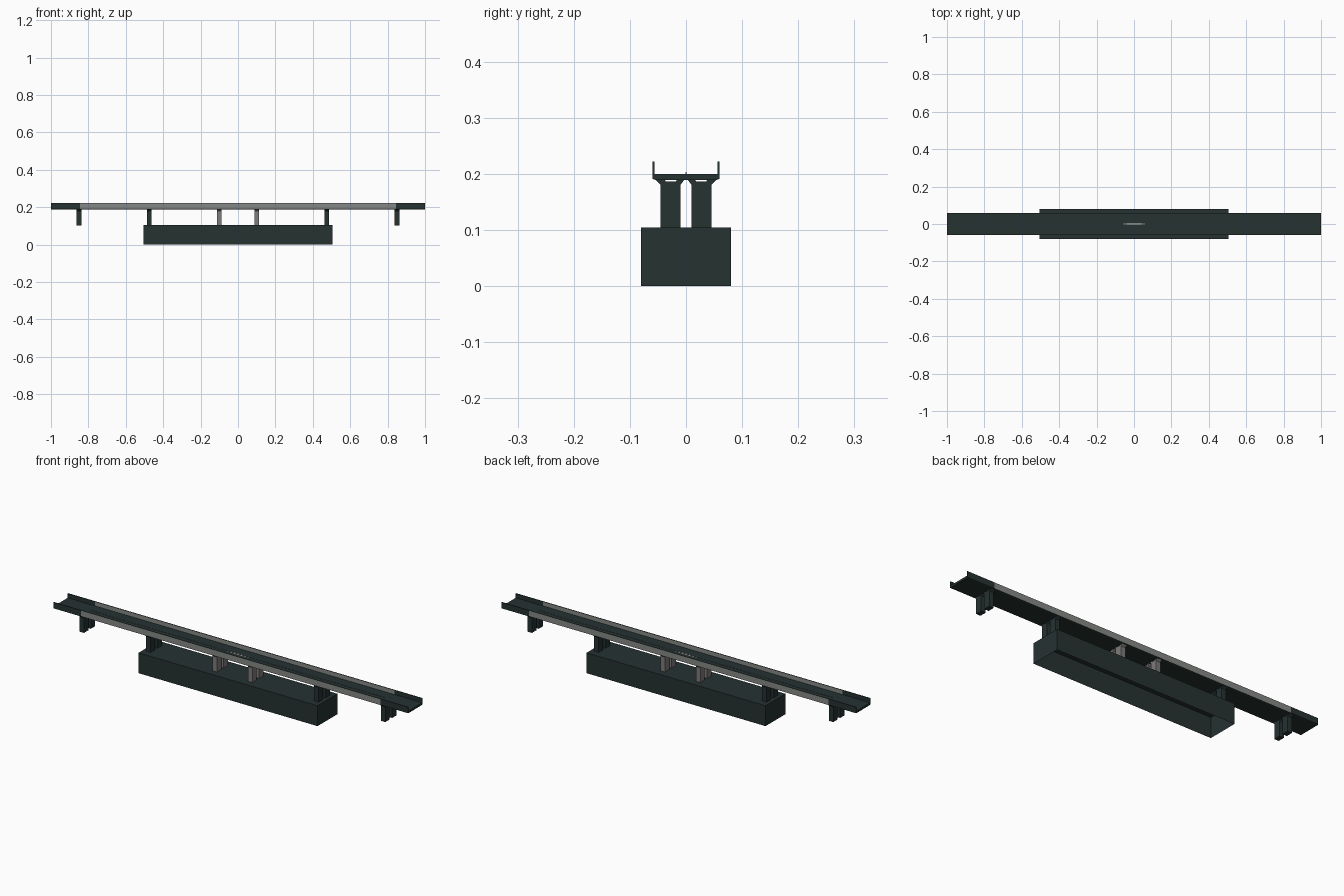
import bpy, bmesh

if "Cube" in bpy.data.objects:
    bpy.data.objects.remove(bpy.data.objects["Cube"])


def material(name, rgb):
    m = bpy.data.materials.new(name)
    m.diffuse_color = (*rgb, 1)
    m.use_nodes = True
    m.node_tree.nodes["Principled BSDF"].inputs["Base Color"].default_value = m.diffuse_color
    return m


DARK = material("dark slate", (0.019, 0.032, 0.031))
GREY = material("rail grey", (0.24, 0.25, 0.24))
STONE = material("pier grey", (0.21, 0.20, 0.195))


def finish(name, bm, mats):
    bmesh.ops.recalc_face_normals(bm, faces=bm.faces)
    me = bpy.data.meshes.new(name)
    bm.to_mesh(me)
    bm.free()
    for m in mats:
        me.materials.append(m)
    ob = bpy.data.objects.new(name, me)
    bpy.context.collection.objects.link(ob)
    return ob


def extrude_profile(bm, profile, xs):
    """Sweep a closed (y, z) profile through a list of x stations."""
    rings = [[bm.verts.new((x, y, z)) for y, z in profile] for x in xs]
    n = len(profile)
    for a, b in zip(rings, rings[1:]):
        for i in range(n):
            j = (i + 1) % n
            bm.faces.new((a[i], a[j], b[j], b[i]))
    bm.faces.new(rings[0])
    bm.faces.new(rings[-1][::-1])


def box(bm, lo, hi):
    profile = [(lo[1], lo[2]), (hi[1], lo[2]), (hi[1], hi[2]), (lo[1], hi[2])]
    extrude_profile(bm, profile, [lo[0], hi[0]])


# Foundation block, hollow and open underneath
bm = bmesh.new()
box(bm, (-0.505, -0.08, 0), (0.505, 0.08, 0.104))
bm.normal_update()
bottom = [f for f in bm.faces if f.calc_center_median().z < 0.001]
bmesh.ops.delete(bm, geom=bottom, context='FACES_ONLY')
finish("foundation_block", bm, [DARK])

# Deck with side parapets, grey sides along the middle span
half = [(0.054, 0.189), (0.06, 0.191), (0.06, 0.222), (0.056, 0.222), (0.056, 0.20)]
profile = half + [(-y, z) for y, z in reversed(half)]
bm = bmesh.new()
extrude_profile(bm, profile, [-1, -0.845, 0.845, 1])
bmesh.ops.recalc_face_normals(bm, faces=bm.faces)
bm.normal_update()
for f in bm.faces:
    if abs(f.normal.y) > 0.8 and abs(f.calc_center_median().x) < 0.5:
        f.material_index = 1
finish("deck", bm, [DARK, GREY])

# Twin-column piers with forked heads
column = [(0.01, 0.103), (0.045, 0.103), (0.045, 0.180), (0.054, 0.1895),
          (0.038, 0.1895), (0.036, 0.186), (0.018, 0.186), (0.016, 0.1895),
          (0.003, 0.1895), (0.010, 0.180)]
for place, x, mat in (("inner", 0.1, STONE), ("middle", 0.474, DARK), ("outer", 0.85, DARK)):
    for side, sx in (("left", -1), ("right", 1)):
        bm = bmesh.new()
        for sy in (-1, 1):
            extrude_profile(bm, [(sy * y, z) for y, z in column],
                            [sx * x - 0.0125, sx * x + 0.0125])
        finish(f"{place}_pier_{side}", bm, [mat])

# Fine dashed ridge along the road centre
bm = bmesh.new()
count = 84
for i in range(count):
    x = -0.83 + 1.66 * (i + 0.5) / count
    box(bm, (x - 0.005, -0.0008, 0.1995), (x + 0.005, 0.0008, 0.203))
finish("centre_dashes", bm, [GREY])

# Small lozenge plate at mid-span
bm = bmesh.new()
outline = [(-0.07, 0), (-0.025, -0.006), (0.025, -0.006), (0.07, 0), (0.025, 0.006), (-0.025, 0.006)]
bm.faces.new([bm.verts.new((x, y, 0.2008)) for x, y in outline])
finish("centre_mark", bm, [GREY])
